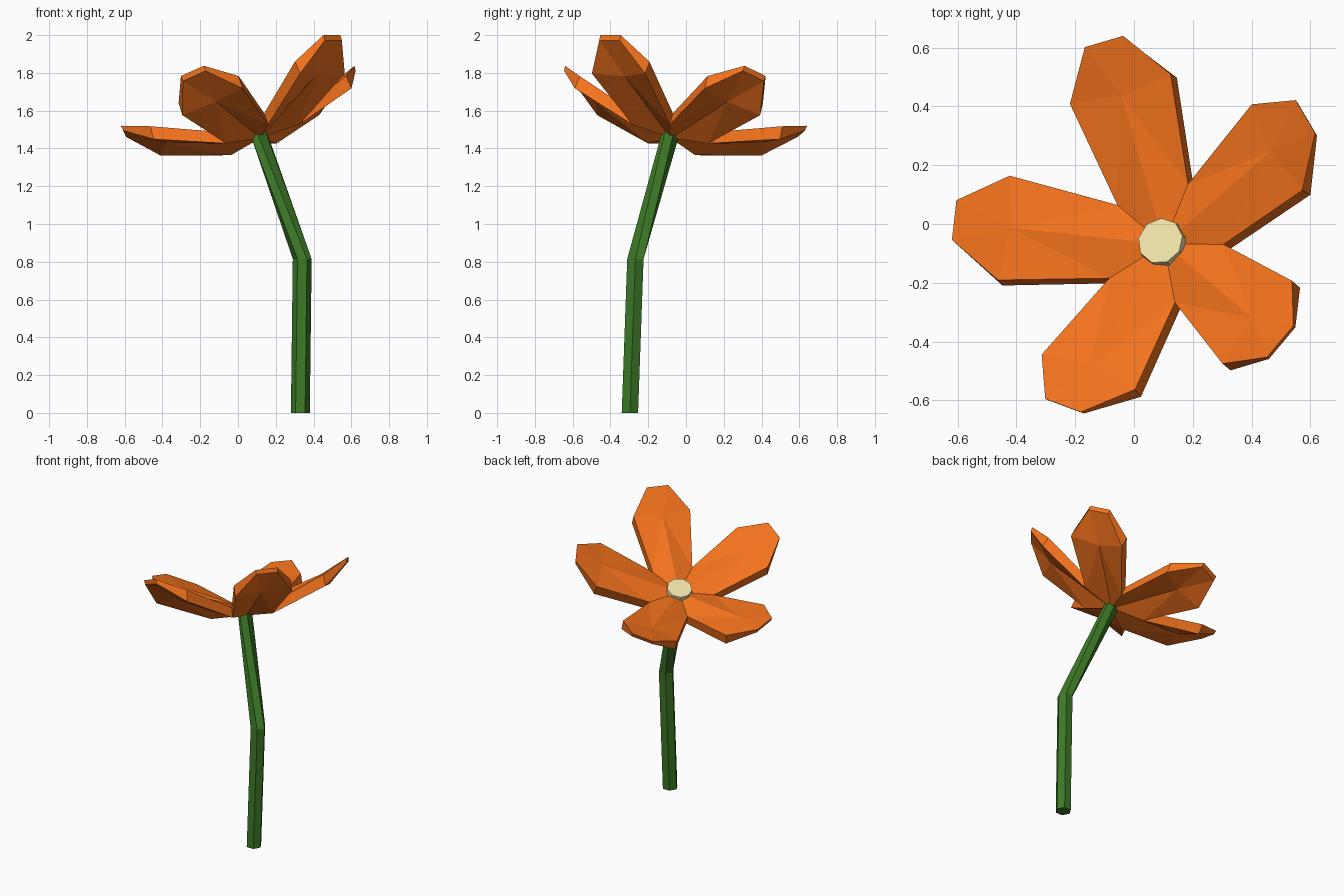
import bpy, bmesh, math
from mathutils import Vector, Matrix

if "Cube" in bpy.data.objects:
    bpy.data.objects.remove(bpy.data.objects["Cube"])


def finish(name, bm, color):
    bmesh.ops.recalc_face_normals(bm, faces=bm.faces)
    mesh = bpy.data.meshes.new(name)
    bm.to_mesh(mesh)
    bm.free()
    mat = bpy.data.materials.new(name + "_colour")
    mat.diffuse_color = (*color, 1)
    mat.use_nodes = True
    mat.node_tree.nodes["Principled BSDF"].inputs["Base Color"].default_value = mat.diffuse_color
    mesh.materials.append(mat)
    obj = bpy.data.objects.new(name, mesh)
    bpy.context.collection.objects.link(obj)
    return obj


# Blossom frame: local z is the tilted flower axis, local x the highest petal
centre = Vector((0.102, -0.068, 1.5))
tilt = Matrix.Rotation(math.radians(-40), 4, 'Z') @ Matrix.Rotation(math.radians(-24), 4, 'Y')
frame = Matrix.Translation(centre) @ tilt

# Petals: an upper and a lower five-lobed sheet joined by thin side walls
UPPER = dict(hub=0.0, notch=(0.178, 0.129, 0.015), shoulder=(0.525, 0.184, 0.16),
             tip=(0.675, 0.07, 0.247), mid=(0.5, 0, 0.16))
LOWER = dict(hub=-0.05, notch=(0.178, 0.129, -0.05), shoulder=(0.532, 0.184, 0.088),
             tip=(0.672, 0.07, 0.218), mid=(0.48, 0, 0.095))


def sheet(bm, shape):
    hub = bm.verts.new((0, 0, shape["hub"]))
    rim = []
    for i in range(5):
        spin = Matrix.Rotation(math.tau * i / 5, 4, 'Z')

        def vert(key, side=1):
            r, s, h = shape[key]
            return bm.verts.new(spin @ Vector((r, s * side, h)))

        rim += [vert("notch", -1), vert("shoulder", -1), vert("tip", -1),
                vert("tip"), vert("shoulder")]
        mid = vert("mid")
        shape.setdefault("mids", []).append(mid)
    for i, mid in enumerate(shape["mids"]):
        ring = [rim[(5 * i + j) % 25] for j in range(6)]
        for a, b in zip(ring, ring[1:]):
            bm.faces.new((mid, a, b))
        bm.faces.new((mid, ring[5], hub))
        bm.faces.new((mid, hub, ring[0]))
    return rim


bm = bmesh.new()
top, bottom = sheet(bm, UPPER), sheet(bm, LOWER)
for i in range(25):
    j = (i + 1) % 25
    bm.faces.new((top[i], top[j], bottom[j], bottom[i]))
finish("petals", bm, (0.9, 0.17, 0.012)).matrix_world = frame

# Pale flower centre
bm = bmesh.new()
bmesh.ops.create_cone(bm, cap_ends=True, segments=9, radius1=0.085, radius2=0.08, depth=0.05,
                      matrix=Matrix.Translation((0, 0, 0.015)))
finish("flower_centre", bm, (0.87, 0.76, 0.4)).matrix_world = frame

# Bent six-sided stem
bm = bmesh.new()
level = Matrix.Identity(4)
rings = []
for pos, turn, radius in [((0.33, -0.297, 0), level, 0.05),
                          ((0.34, -0.268, 0.815), level, 0.05),
                          ((0.11, -0.082, 1.478), tilt, 0.047)]:
    rings.append([bm.verts.new(Vector(pos) + turn @ Vector(
        (radius * math.cos(math.tau * k / 6), radius * math.sin(math.tau * k / 6), 0)))
        for k in range(6)])
for a, b in zip(rings, rings[1:]):
    for k in range(6):
        n = (k + 1) % 6
        bm.faces.new((a[k], a[n], b[n], b[k]))
bm.faces.new(rings[0])
bm.faces.new(rings[-1])
finish("stem", bm, (0.045, 0.19, 0.02))
